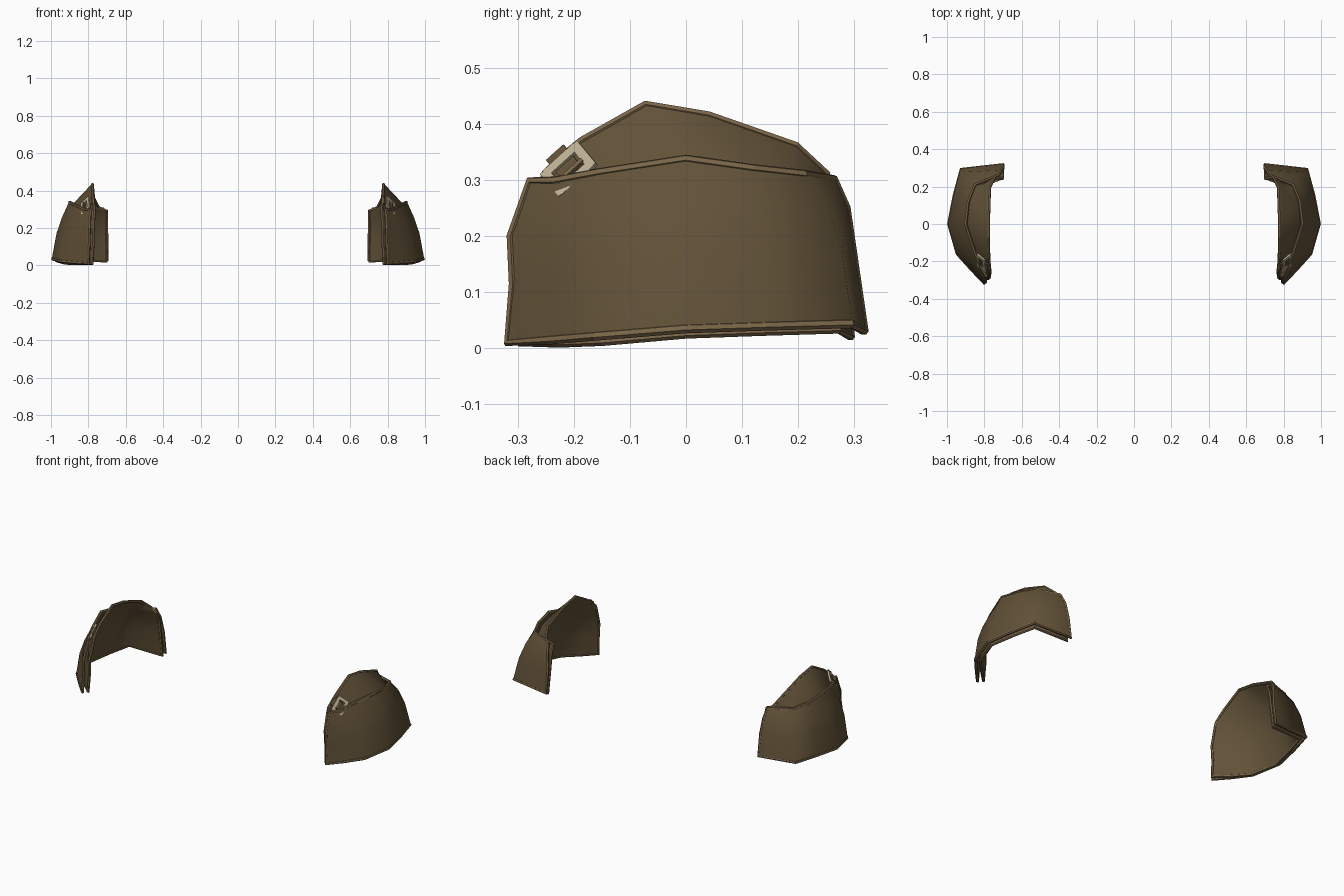
import bpy, bmesh
from mathutils import Vector, Matrix

cube = bpy.data.objects.get("Cube")
if cube:
    bpy.data.objects.remove(cube)


def material(name, color):
    m = bpy.data.materials.new(name)
    m.use_nodes = True
    m.diffuse_color = (*color, 1)
    bsdf = next(n for n in m.node_tree.nodes if n.type == 'BSDF_PRINCIPLED')
    bsdf.inputs["Base Color"].default_value = (*color, 1)
    bsdf.inputs["Roughness"].default_value = 0.8
    return m


LEATHER = material("brown leather", (0.12, 0.083, 0.039))
TRIM = material("light brown trim", (0.20, 0.135, 0.067))
METAL = material("tan metal", (0.52, 0.44, 0.30))


def finish(name, data, mat):
    """Link an object and mirror it to the other side."""
    ob = bpy.data.objects.new(name, data)
    bpy.context.collection.objects.link(ob)
    data.materials.append(mat)
    ob.modifiers.new("Mirror", 'MIRROR').use_mirror_merge = False
    return ob


def sheet(name, rows, thickness):
    """Thick curved sheet lofted through rows of points; piping closes its rim."""
    bm = bmesh.new()
    grid = [[bm.verts.new(p) for p in row] for row in rows]
    for lo, hi in zip(grid, grid[1:]):
        for i in range(len(lo) - 1):
            bm.faces.new((lo[i], lo[i + 1], hi[i + 1], hi[i]))
    me = bpy.data.meshes.new(name)
    bm.to_mesh(me)
    bm.free()
    ob = finish(name, me, LEATHER)
    bpy.ops.object.select_all(action='DESELECT')
    ob.select_set(True)
    bpy.context.view_layer.objects.active = ob
    bpy.ops.object.shade_smooth_by_angle(angle=1.2)
    solid = ob.modifiers.new("Thickness", 'SOLIDIFY')
    solid.thickness = thickness
    solid.offset = 0
    solid.use_rim = False
    ob.modifiers.move(1, 0)


def piping(name, rows, radius):
    """Flat-faced beaded edge all the way round a sheet."""
    loop = (list(rows[0]) + [r[-1] for r in rows[1:-1]]
            + list(reversed(rows[-1])) + [r[0] for r in rows[-2:0:-1]])
    cu = bpy.data.curves.new(name, 'CURVE')
    cu.dimensions = '3D'
    cu.bevel_depth = radius
    cu.bevel_resolution = 1
    sp = cu.splines.new('POLY')
    sp.points.add(len(loop) - 1)
    for pt, p in zip(sp.points, loop):
        pt.co = (*p, 1)
    sp.use_cyclic_u = True
    sp.use_smooth = False
    finish(name, cu, TRIM)


# Outer plate: rows run front to back, from the hem up
hem = [(.80, -.317, .010), (.87, -.243, .015), (.945, -.16, .022),
       (.991, 0, .035), (.962, .15, .04), (.925, .293, .044), (.698, .317, .03)]
middle = [(.797, -.308, .115), (.857, -.24, .135), (.92, -.165, .15),
          (.966, 0, .17), (.94, .14, .17), (.90, .275, .17), (.70, .298, .16)]
upper = [(.795, -.312, .20), (.843, -.24, .225), (.888, -.165, .235),
         (.937, 0, .255), (.915, .13, .255), (.875, .25, .25), (.712, .285, .25)]
collar = [(.79, -.278, .298), (.815, -.235, .298), (.85, -.155, .313),
          (.90, 0, .337), (.886, .12, .32), (.85, .21, .31), (.722, .262, .302)]
outer = [hem, middle, upper, collar]
sheet("outer_shoulder_plate", outer, .009)
piping("outer_plate_trim", outer, .0085)

# Inner shell: nested copy of the plate, rising to the peaked neck arch
inner = [[(max(x - .021, .702), y * .925, max(z - .01, .009)) for x, y, z in row]
         for row in outer]
arch = [(.77, -.25, .312), (.773, -.222, .34), (.776, -.185, .37),
        (.778, -.072, .434), (.777, .04, .415), (.772, .195, .361), (.745, .25, .31)]
inner.append(arch)
sheet("inner_shoulder_shell", inner, .008)
piping("inner_shell_trim", inner, .008)

# Buckle plane follows the sloping front of the arch
along = Vector((.05, .72, .65)).normalized()
down = Vector((.05, .04, -.05))
down = (down - along * down.dot(along)).normalized()
normal = along.cross(down)
if normal.x < 0:
    normal.negate()
centre = Vector((.809, -.205, .315))
BASIS = Matrix((along, down, normal)).transposed()


def plate(name, a, d, n, size, mat):
    """Box placed in buckle coordinates: along, down, outward."""
    bm = bmesh.new()
    bmesh.ops.create_cube(bm, size=1)
    for v in bm.verts:
        local = Vector([c * s for c, s in zip(v.co, size)]) + Vector((a, d, n))
        v.co = centre + BASIS @ local
    bmesh.ops.recalc_face_normals(bm, faces=bm.faces[:])
    me = bpy.data.meshes.new(name)
    bm.to_mesh(me)
    bm.free()
    finish(name, me, mat)


# Buckle frame, prong and strap
for side, label in ((-1, "front"), (1, "rear")):
    plate("buckle_bar_" + label, side * .036, 0, .008, (.017, .066, .01), METAL)
for side, label in ((-1, "upper"), (1, "lower")):
    plate("buckle_rail_" + label, 0, side * .026, .008, (.075, .017, .01), METAL)
plate("buckle_prong", 0, .008, .012, (.06, .008, .008), TRIM)
plate("buckle_strap", 0, -.018, .003, (.042, .068, .008), LEATHER)
